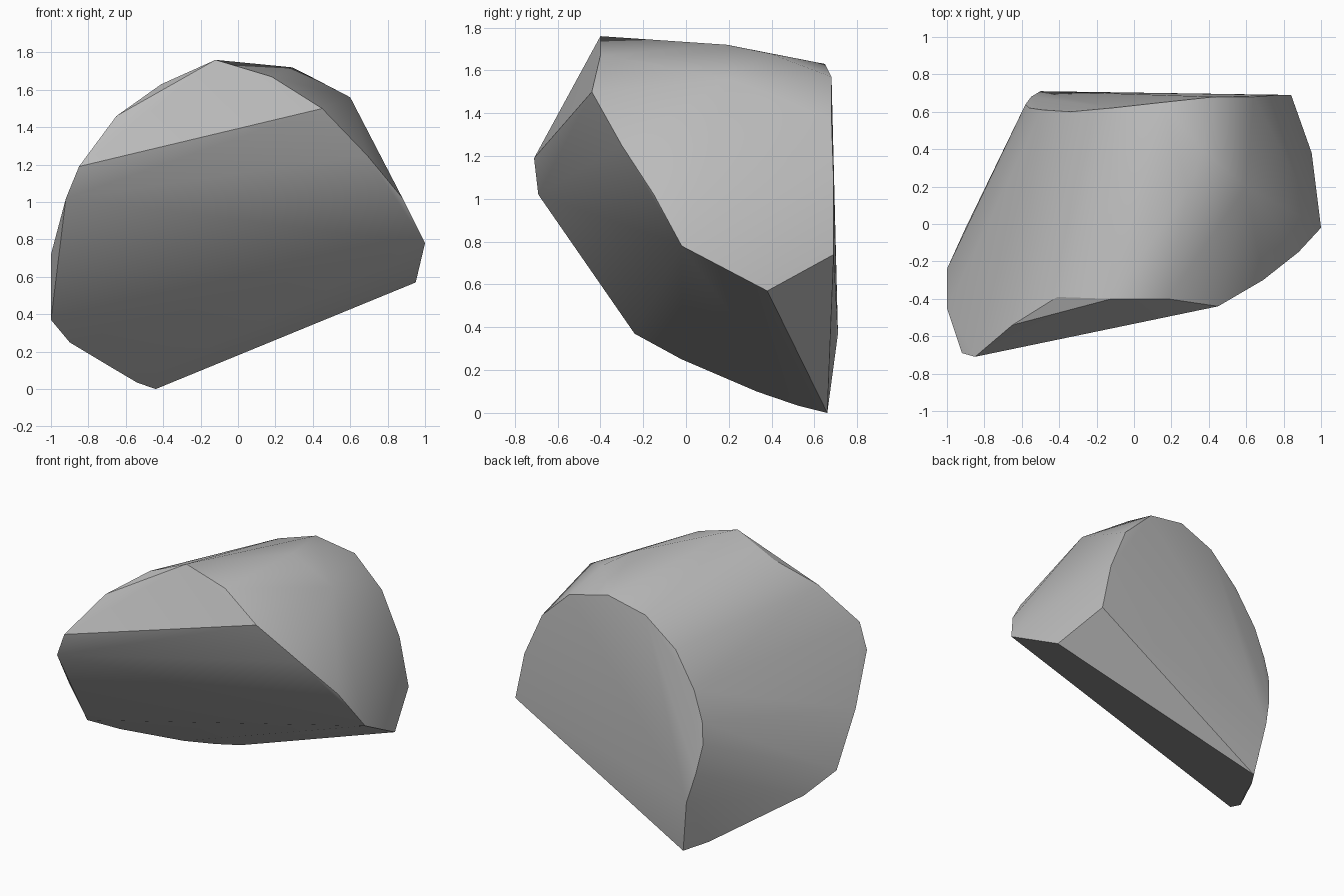
import bpy
import bmesh
import math

# Remove the default object
default_cube = bpy.data.objects.get("Cube")
if default_cube:
    bpy.data.objects.remove(default_cube, do_unlink=True)


def make_material(name, colour):
    material = bpy.data.materials.new(name)
    material.use_nodes = True
    material.diffuse_color = colour
    shader = material.node_tree.nodes["Principled BSDF"]
    shader.inputs["Base Color"].default_value = colour
    shader.inputs["Roughness"].default_value = 0.8
    return material


def convex_stone(name, outlines, material, sharp_angle):
    """Wrap a tight convex skin around several outline curves."""
    bm = bmesh.new()
    for outline in outlines:
        for point in outline:
            bm.verts.new(point)
    result = bmesh.ops.convex_hull(bm, input=bm.verts)
    leftovers = {item for item in result["geom_interior"] + result["geom_unused"]
                 if isinstance(item, bmesh.types.BMVert)}
    bmesh.ops.delete(bm, geom=list(leftovers), context="VERTS")
    # Merge the nearly coplanar triangles into clean facets
    bmesh.ops.dissolve_limit(bm, angle_limit=math.radians(1),
                             verts=bm.verts, edges=bm.edges)
    bmesh.ops.recalc_face_normals(bm, faces=bm.faces)
    mesh = bpy.data.meshes.new(name)
    bm.to_mesh(mesh)
    bm.free()
    mesh.materials.append(material)
    stone = bpy.data.objects.new(name, mesh)
    bpy.context.collection.objects.link(stone)

    # Soft rounded skin with crisp broken edges
    bpy.ops.object.select_all(action="DESELECT")
    stone.select_set(True)
    bpy.context.view_layer.objects.active = stone
    bpy.ops.object.shade_smooth_by_angle(angle=math.radians(sharp_angle))
    return stone


# Rim of the nearly flat rear break
rear_rim = [
    (.84, .69, .74), (.77, .69, 1.07), (.64, .68, 1.37), (.43, .68, 1.57),
    (.15, .65, 1.63), (-.12, .62, 1.55), (-.34, .6, 1.36), (-.49, .61, 1.12),
    (-.56, .62, .92), (-.58, .64, .77), (-.55, .68, .57), (-.5, .71, .37),
]

# Rim of the sloping front break
front_rim = [
    (1, -.02, .78), (.88, -.15, 1.02), (.69, -.3, 1.25), (.45, -.44, 1.5),
    (-.85, -.71, 1.19), (-.92, -.69, 1.02), (-1, -.45, .72),
]

# Small upper chip and the rounded shoulder behind it
crown = [
    (-.65, -.54, 1.46), (-.41, -.39, 1.63), (-.12, -.4, 1.76), (.18, -.4, 1.67),
    (.29, .19, 1.72), (.37, .39, 1.68), (.6, .2, 1.56),
]

# Edge of the slanted underside
base_rim = [
    (.95, .38, .57), (-.44, .66, 0), (-.54, .52, .035),
    (-.65, .33, .1), (-.9, -.02, .25), (-1, -.24, .37),
]

stone_grey = make_material("stone grey", (.5, .5, .5, 1))
convex_stone("stone_fragment", [rear_rim, front_rim, crown, base_rim],
             stone_grey, sharp_angle=30)
